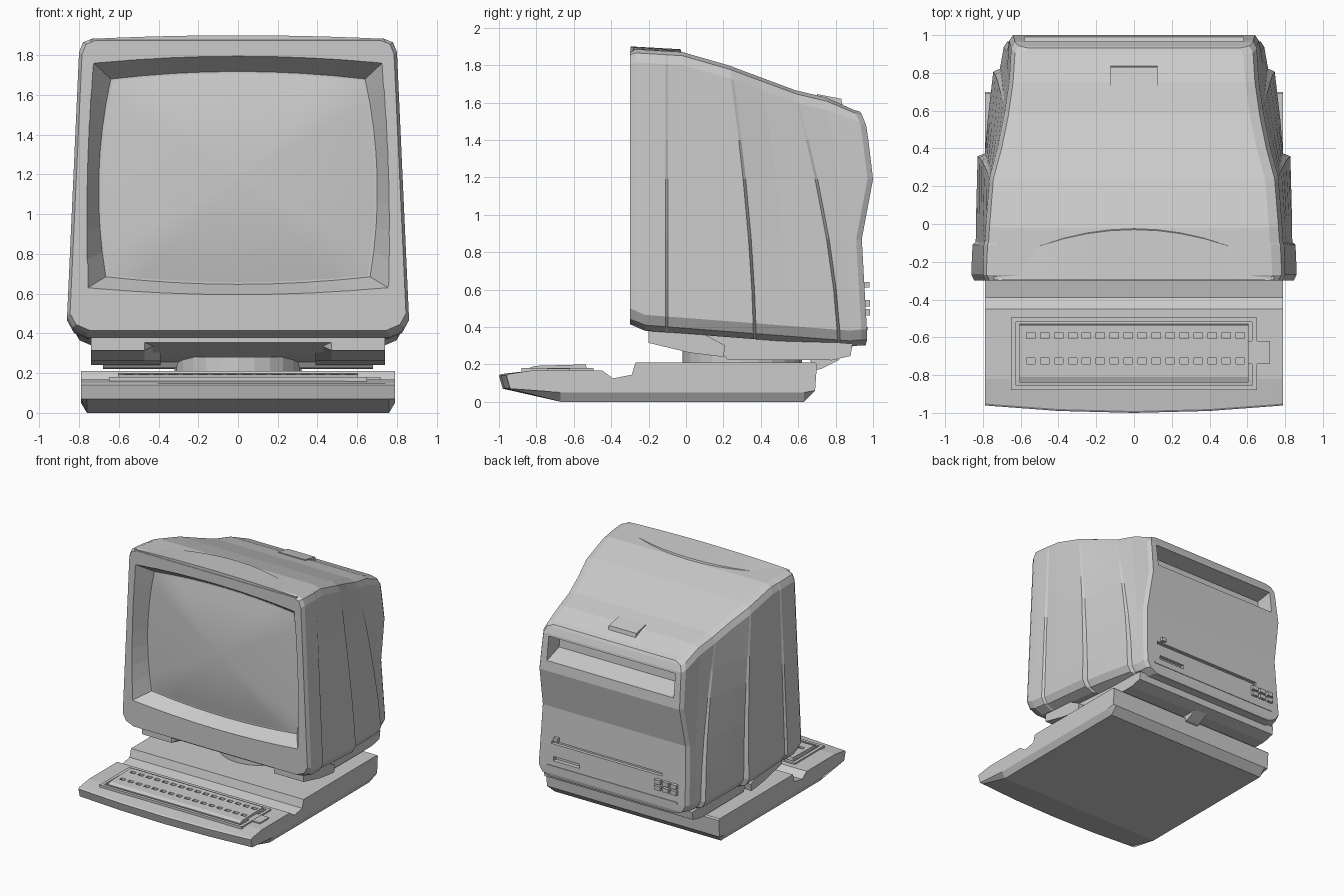
import bpy, bmesh, math
from mathutils import Vector

if "Cube" in bpy.data.objects:
    bpy.data.objects.remove(bpy.data.objects["Cube"])


def make(name, verts, faces, smooth=None):
    me = bpy.data.meshes.new(name)
    me.from_pydata([tuple(v) for v in verts], [], faces)
    bm = bmesh.new()
    bm.from_mesh(me)
    bmesh.ops.recalc_face_normals(bm, faces=bm.faces)
    bm.to_mesh(me)
    bm.free()
    ob = bpy.data.objects.new(name, me)
    bpy.context.collection.objects.link(ob)
    if smooth:
        activate(ob)
        bpy.ops.object.shade_smooth_by_angle(angle=math.radians(smooth))
    return ob


def activate(ob):
    bpy.ops.object.select_all(action='DESELECT')
    bpy.context.view_layer.objects.active = ob
    ob.select_set(True)


def loft(rings, caps=True):
    """Vertices and faces joining equal-length closed rings."""
    n = len(rings[0])
    verts = [v for r in rings for v in r]
    faces = [(k * n + i, k * n + (i + 1) % n, (k + 1) * n + (i + 1) % n, (k + 1) * n + i)
             for k in range(len(rings) - 1) for i in range(n)]
    if caps:
        last = (len(rings) - 1) * n
        faces += [tuple(range(n)), tuple(range(last, last + n))]
    return verts, faces


def prism(name, profile, x0, x1):
    """Extrude a (y, z) profile along x."""
    return make(name, *loft([[(x, y, z) for y, z in profile] for x in (x0, x1)]))


def block_data(boxes):
    verts, faces = [], []
    for x0, x1, y0, y1, z0, z1 in boxes:
        v, f = loft([[(x0, y0, z), (x1, y0, z), (x1, y1, z), (x0, y1, z)] for z in (z0, z1)])
        faces += [tuple(i + len(verts) for i in q) for q in f]
        verts += v
    return verts, faces


def blocks(name, boxes):
    return make(name, *block_data(boxes))


def cut(target, cutter):
    cutter.hide_render = True
    activate(target)
    m = target.modifiers.new("cut", 'BOOLEAN')
    m.operation, m.solver, m.object = 'DIFFERENCE', 'EXACT', cutter
    bpy.ops.object.modifier_apply(modifier=m.name)
    bpy.data.objects.remove(cutter)


def lerp_table(t, x):
    for (a, fa), (b, fb) in zip(t, t[1:]):
        if x <= b:
            return fa + (fb - fa) * max(0, (x - a) / (b - a))
    return t[-1][1]


# Base slab with keyboard shelf, bowed front and chamfered sides
base_profile = [(-0.98, 0.07), (-0.67, 0.0), (0.63, 0.0), (0.69, 0.06), (0.70, 0.20), (0.69, 0.21),
                (-0.27, 0.21), (-0.29, 0.145), (-0.39, 0.125), (-0.45, 0.168), (-0.82, 0.168),
                (-0.99, 0.148), (-1.0, 0.14)]
rings = []
for x in (-0.79, -0.76, -0.4, 0, 0.4, 0.76, 0.79):
    low = 0.05 if abs(x) > 0.78 else 0.0
    rings.append([(x, y + (0.04 * (x / 0.79) ** 2 if y < -0.9 else 0), max(z, low))
                  for y, z in base_profile])
make("base", *loft(rings))

# Keyboard: thin frame, raised plate with two rows of key gaps
blocks("keyboard_frame", [(-0.65, 0.65, -0.88, -0.855, 0.13, 0.18), (-0.65, 0.65, -0.52, -0.495, 0.13, 0.18),
                          (-0.65, -0.625, -0.855, -0.52, 0.13, 0.18), (0.625, 0.65, -0.855, -0.52, 0.13, 0.18)])
keys = prism("keyboard_plate", [(-0.84, 0.13), (-0.84, 0.18), (-0.81, 0.192), (-0.535, 0.2), (-0.525, 0.13)],
             -0.605, 0.605)
cut(keys, blocks("key_gaps", [(-0.57 + i * 0.074, -0.525 + i * 0.074, y, y + 0.03, 0.165, 0.25)
                              for i in range(16) for y in (-0.605, -0.74)]))
blocks("keyboard_side_key", [(0.605, 0.72, -0.74, -0.62, 0.14, 0.178)])

# Monitor shell: sections along y, stepped at the slanted side seams
top_z = [(-0.3, 1.875), (-0.27, 1.885), (-0.02, 1.87), (0.17, 1.82), (0.6, 1.66), (0.78, 1.62), (0.93, 1.56)]
bot_z = [(-0.3, 0.415), (-0.22, 0.38), (0.95, 0.29)]
back_y = [(0.28, 0.955), (0.34, 0.97), (0.6, 0.955), (0.87, 0.94), (1.19, 1.0), (1.4, 0.975), (1.5, 0.96), (1.57, 0.92)]


def section(yt, yb, wt, wb, back=None):
    zt, zb = lerp_table(top_z, yt), lerp_table(bot_z, yb)
    if back is not None:
        zt, zb = zt - 0.01, zb + 0.01
    zl, zh = zb + 0.085, zt - 0.07
    half = [(wb - 0.10, zb), (wb - 0.03, zb + 0.03)]
    half += [(wb + (wt - wb) * (z - zl) / (zh - zl), z) for z in (zl, 0.6, 0.87, 1.19, 1.4, zh)]
    half += [(wt - 0.02, zt - 0.02), (wt - 0.07, zt)]
    pts = []
    for x, z in half:
        t = (z - zb) / (zt - zb)
        y = yb + (yt - yb) * t ** 1.6 if back is None else lerp_table(back_y, z) - back
        pts.append((x, y, z))
    return pts + [(-x, y, z) for x, y, z in reversed(pts)]


rings = [section(*s) for s in [
    (-0.30, -0.30, 0.785, 0.845), (-0.27, -0.27, 0.80, 0.86), (-0.22, -0.22, 0.80, 0.86),
    (-0.11, -0.11, 0.795, 0.855), (-0.095, -0.095, 0.79, 0.838),
    (-0.02, 0.05, 0.785, 0.836), (0.23, 0.36, 0.765, 0.828), (0.245, 0.375, 0.762, 0.79),
    (0.40, 0.55, 0.72, 0.775), (0.57, 0.81, 0.685, 0.745), (0.585, 0.825, 0.683, 0.71),
    (0.75, 0.88, 0.66, 0.70), (0.90, 0.93, 0.65, 0.69, 0.03), (0.93, 0.95, 0.63, 0.67, 0.0)]]
v, f = loft(rings, caps=False)
n = len(rings[0])
for off in (0, (len(rings) - 1) * n):
    f += [(off + i, off + i + 1, off + n - 2 - i, off + n - 1 - i) for i in range(n // 2 - 1)]
shell = make("monitor_shell", v, f)


# Screen opening and bulging screen
def bowed(y, wt, wb, z0, z1, bx, bz, k=8):
    corners = [Vector((-wb, y, z0)), Vector((wb, y, z0)), Vector((wt, y, z1)), Vector((-wt, y, z1))]
    out = [Vector((0, 0, -bz)), Vector((bx, 0, 0)), Vector((0, 0, bz)), Vector((-bx, 0, 0))]
    return [corners[s].lerp(corners[(s + 1) % 4], i / k) + out[s] * (4 * (i / k) * (1 - i / k))
            for s in range(4) for i in range(k)]


outer = bowed(-0.30, 0.725, 0.755, 0.63, 1.76, 0.018, 0.035)
inner = bowed(-0.18, 0.64, 0.665, 0.685, 1.68, 0.048, 0.038)
front = [o + (o - i) * 0.25 for o, i in zip(outer, inner)]
cut(shell, make("screen_cutter", *loft([front, inner])))
rings = []
for s in (1.0, 0.8, 0.6, 0.4, 0.2, 0.02):
    rings.append([Vector((p.x * s, -0.178 - 0.06 * (1 - s * s), 1.18 + (p.z - 1.18) * s)) for p in inner])
make("screen", *loft(rings), smooth=30)

# Rear carry recess and rear slots
cut(shell, prism("handle_cutter", [(1.1, 1.24), (0.97, 1.275), (0.83, 1.32), (0.82, 1.44), (1.1, 1.48)], -0.58, 0.58))
cut(shell, blocks("rear_slot_cutter", [(-0.45, 0.56, 0.93, 1.1, 0.575, 0.6), (0.3, 0.54, 0.93, 1.1, 0.44, 0.475)]))
blocks("rear_ports", [(-0.60 + i * 0.075, -0.545 + i * 0.075, 0.93, 0.985, z, z + 0.035)
                      for i in range(3) for z in (0.46, 0.51)])
blocks("rear_knob", [(0.49, 0.53, 0.93, 0.98, 0.61, 0.64)])
blocks("rear_lower_lip", [(-0.60, 0.60, 0.93, 0.972, 0.385, 0.4)])

# Raised brow on the top front and small latch on the top rear
xs = [-0.74 + 1.48 * i / 12 for i in range(13)]
rings = []
for x in xs:
    q = (x / 0.74) ** 2
    yb, zc = -0.01 - 0.19 * q, 1.9 - 0.018 * q
    rings.append([(x, -0.297, 1.83), (x, -0.297, zc), (x, yb - 0.02, zc - 0.015), (x, yb, 1.83)])
make("top_brow", *loft(rings))
prism("top_latch", [(0.70, 1.60), (0.70, 1.645), (0.83, 1.62), (0.84, 1.57)], -0.125, 0.125)

# Swivel disc, tilt tray and front feet under the monitor
disc = [[(0.32 * math.cos(a), 0.30 + 0.32 * math.sin(a), z)
         for a in [2 * math.pi * i / 24 for i in range(24)]] for z in (0.2, 0.28)]
make("swivel_disc", *loft(disc))
prism("tilt_tray", [(-0.20, 0.40), (-0.20, 0.355), (0.02, 0.29), (0.2, 0.255), (0.22, 0.225), (0.78, 0.222),
                    (0.88, 0.245), (0.89, 0.31), (0.2, 0.37)], -0.68, 0.68)
for side in (-1, 1):
    foot = [[(side * x, y, z) for y, z in [(-0.2 + d, 0.39), (-0.2 + d, 0.315 + d * 0.3), (0.02, 0.262), (0.20, 0.24),
                                           (0.21, 0.30), (0.1, 0.36)]] for x, d in ((0.39, 0.12), (0.47, 0.0), (0.74, 0.0))]
    make("tilt_foot_right" if side > 0 else "tilt_foot_left", *loft(foot))
prism("rear_catch", [(0.66, 0.23), (0.69, 0.17), (0.72, 0.175), (0.82, 0.225)], -0.06, 0.06)
